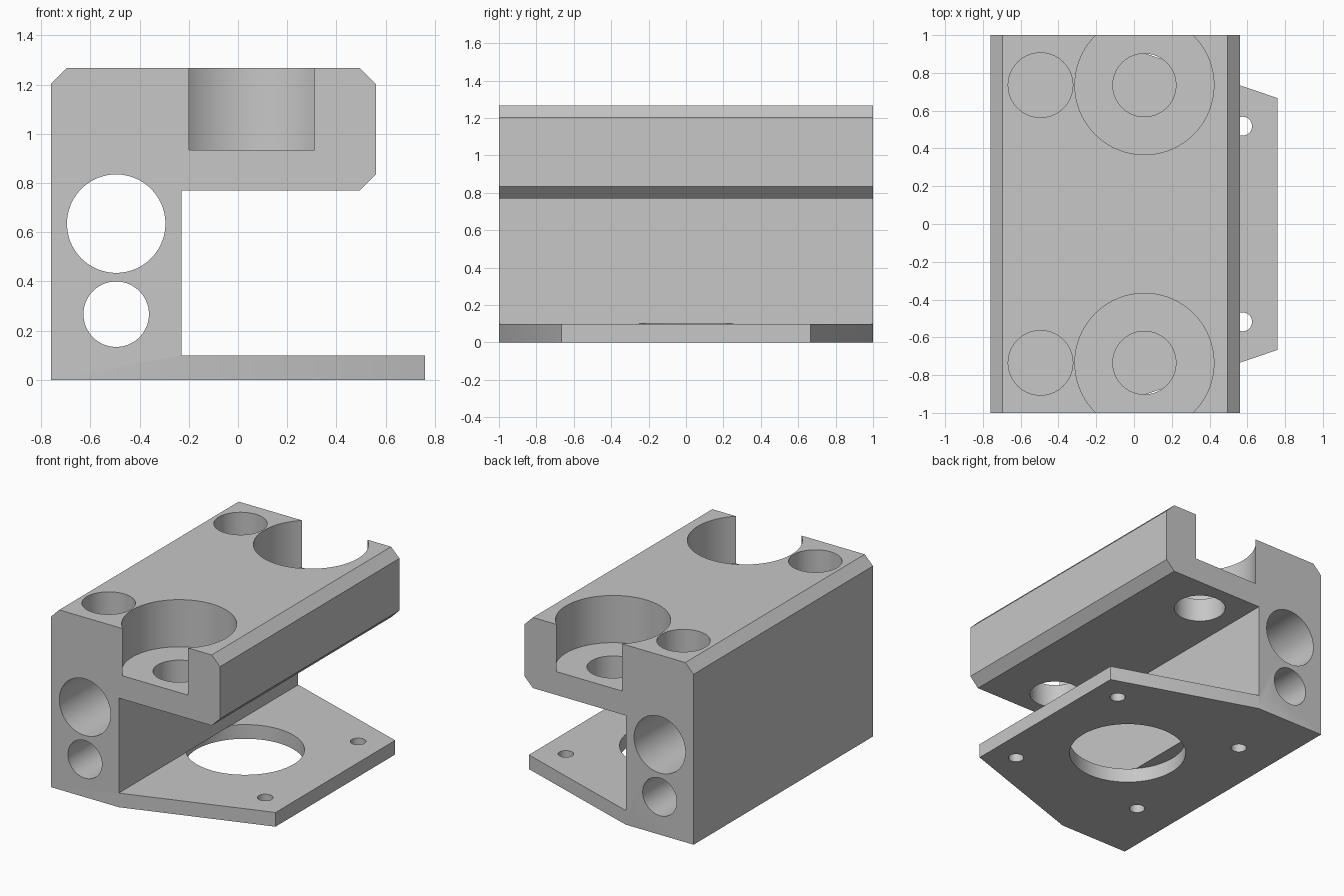
import bpy
import bmesh
import math
from mathutils import Vector

cube = bpy.data.objects.get("Cube")
if cube:
    bpy.data.objects.remove(cube, do_unlink=True)

# Single grey material
grey = bpy.data.materials.new("light_grey")
grey.use_nodes = True
colour = (0.57, 0.57, 0.57, 1)
grey.diffuse_color = colour
grey.node_tree.nodes["Principled BSDF"].inputs["Base Color"].default_value = colour


def prism(name, points, offset):
    """Extrude a closed polygon along an offset vector."""
    bm = bmesh.new()
    face = bm.faces.new([bm.verts.new(p) for p in points])
    result = bmesh.ops.extrude_face_region(bm, geom=[face])
    moved = [v for v in result["geom"] if isinstance(v, bmesh.types.BMVert)]
    bmesh.ops.translate(bm, verts=moved, vec=Vector(offset))
    bmesh.ops.recalc_face_normals(bm, faces=bm.faces)
    mesh = bpy.data.meshes.new(name)
    bm.to_mesh(mesh)
    bm.free()
    mesh.materials.append(grey)
    obj = bpy.data.objects.new(name, mesh)
    bpy.context.scene.collection.objects.link(obj)
    return obj


def circle(radius, segments=96):
    steps = [2 * math.pi * i / segments for i in range(segments)]
    return [(radius * math.cos(a), radius * math.sin(a)) for a in steps]


cutters = []


def cut(points, offset):
    cutter = prism("cutter", points, offset)
    cutter.hide_render = True
    cutters.append(cutter)


def drill_down(x, y, radius, bottom, top):
    cut([(x + u, y + v, bottom) for u, v in circle(radius)], (0, 0, top - bottom))


def drill_through(x, z, radius):
    cut([(x + u, -1.2, z + v) for u, v in circle(radius)], (0, 2.4, 0))


# Carriage body: block, overhanging arm and base plate in one profile
profile = [(-0.76, 0), (0.76, 0), (0.76, 0.1), (-0.23, 0.1), (-0.23, 0.77),
           (0.495, 0.77), (0.56, 0.835), (0.56, 1.203), (0.495, 1.268),
           (-0.695, 1.268), (-0.76, 1.203)]
body = prism("bracket_body", [(x, -1, z) for x, z in profile], (0, 2, 0))

# Lengthwise bores through the block
drill_through(-0.495, 0.635, 0.2)
drill_through(-0.495, 0.267, 0.133)

# Pockets, bolt holes and tapered plate corners at both ends
for side in (-1, 1):
    y = 0.735 * side
    drill_down(0.055, y, 0.368, 0.935, 1.5)
    drill_down(0.055, y, 0.167, 0.6, 1.1)
    drill_down(-0.495, y, 0.171, 0.935, 1.5)
    corner = [(-0.229, 1), (0.958, 0.6), (0.958, 1.2), (-0.229, 1.2)]
    cut([(cx, cy * side, -0.1) for cx, cy in corner], (0, 0, 0.4))
    for x in (-0.46, 0.575):
        drill_down(x, 0.518 * side, 0.05, -0.1, 0.1005)

# Large opening in the base plate
drill_down(0.055, 0, 0.38, -0.1, 0.1005)

# Apply the cuts
bpy.ops.object.select_all(action="DESELECT")
bpy.context.view_layer.objects.active = body
body.select_set(True)
for cutter in cutters:
    mod = body.modifiers.new("cut", "BOOLEAN")
    mod.operation = "DIFFERENCE"
    mod.solver = "EXACT"
    mod.object = cutter
    bpy.ops.object.modifier_apply(modifier=mod.name)
    bpy.data.objects.remove(cutter, do_unlink=True)

bpy.ops.object.shade_smooth_by_angle(angle=math.radians(30))
